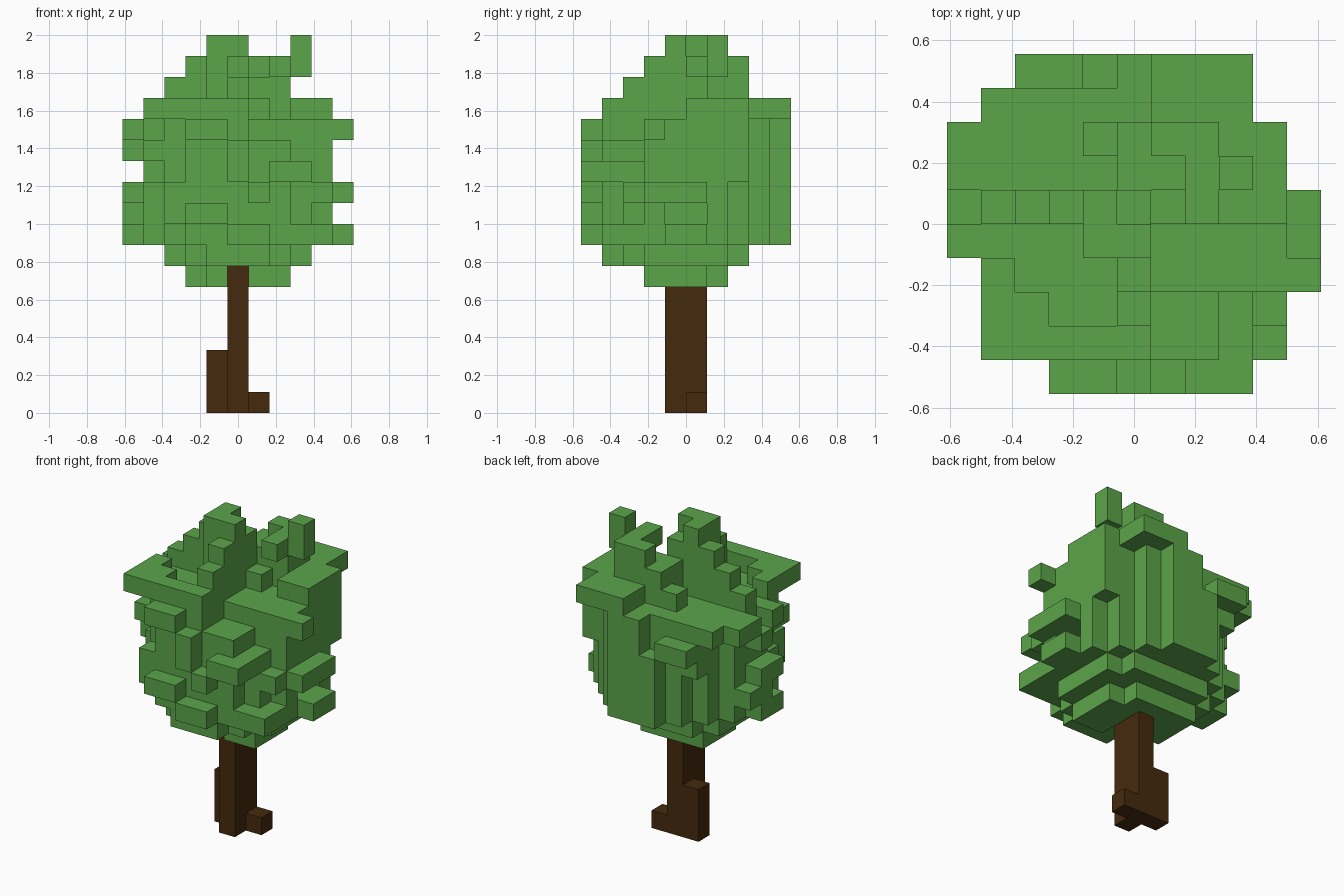
import bpy, bmesh, math
from mathutils import Vector

if "Cube" in bpy.data.objects:
    bpy.data.objects.remove(bpy.data.objects["Cube"], do_unlink=True)

U = 2 / 18  # edge of one block


def material(name, rgb):
    m = bpy.data.materials.new(name)
    m.use_nodes = True
    m.diffuse_color = (*rgb, 1)
    bsdf = m.node_tree.nodes["Principled BSDF"]
    bsdf.inputs["Base Color"].default_value = (*rgb, 1)
    bsdf.inputs["Roughness"].default_value = 0.9
    return m


leaf_green = material("leaf green", (0.105, 0.375, 0.068))
bark_brown = material("bark brown", (0.06, 0.023, 0.004))


def box(x0, x1, y0, y1, z0, z1):
    """All block cells in an inclusive index range."""
    return {(x, y, z) for x in range(x0, x1 + 1)
            for y in range(y0, y1 + 1) for z in range(z0, z1 + 1)}


def build(name, cells, mat):
    """Skin a set of block cells with its outer faces only."""
    bm = bmesh.new()
    corners = {}

    def vert(p):
        key = tuple(round(c * 2) for c in p)
        if key not in corners:
            corners[key] = bm.verts.new(p * U)
        return corners[key]

    for c in sorted(cells):
        centre = Vector((c[0], c[1] + 0.5, c[2] + 0.5))
        for axis in range(3):
            for sign in (1, -1):
                n = [0, 0, 0]
                n[axis] = sign
                if tuple(a + b for a, b in zip(c, n)) in cells:
                    continue
                n = Vector(n)
                u = Vector([float(i == (axis + 1) % 3) for i in range(3)])
                v = n.cross(u)
                bm.faces.new([vert(centre + (n + u * a + v * b) / 2)
                              for a, b in ((1, 1), (-1, 1), (-1, -1), (1, -1))])
    # Merge flat neighbours into larger faces
    bmesh.ops.dissolve_limit(bm, angle_limit=math.radians(1),
                             verts=bm.verts[:], edges=bm.edges[:])
    mesh = bpy.data.meshes.new(name)
    bm.to_mesh(mesh)
    bm.free()
    mesh.materials.append(mat)
    obj = bpy.data.objects.new(name, mesh)
    bpy.context.collection.objects.link(obj)
    return obj


# Trunk with a tall and a short root at the back
trunk = box(0, 0, -1, 0, 0, 6) | box(-1, -1, 0, 0, 0, 2) | box(1, 1, 0, 0, 0, 0)
build("trunk", trunk, bark_brown)

# Underside of the crown, stepping outwards
crown = box(-2, 2, -2, 1, 6, 6) - box(0, 0, -2, 0, 6, 6)
crown -= box(-2, -2, -2, -2, 6, 6) | box(2, 2, 1, 1, 6, 6)
crown |= box(-3, 3, -2, 1, 7, 7) | box(-2, 2, -3, 2, 7, 7) | box(-1, 1, -4, -4, 7, 7)

# Rounded main body, each row narrower towards front and back
for half, y0, y1 in ((4, -2, 1), (3, -3, 2), (2, -4, 3), (1, 0, 4)):
    crown |= box(-half, half, y0, y1, 8, 13)
# Recesses in the body
crown -= box(1, 3, -4, -3, 13, 13) | box(3, 3, -3, -3, 12, 12)
crown -= box(4, 4, -1, 0, 9, 9) | box(-4, -4, -2, -2, 11, 11)
crown -= box(-1, -1, 4, 4, 12, 13)

# Knobs on the sides, front and back
for knob in (
    (-5, -5, -1, 0, 8, 8), (-5, -5, 0, 1, 9, 9), (-5, -5, -1, 0, 10, 10),
    (-5, -5, 0, 0, 12, 12), (-5, -5, 1, 2, 13, 13), (-5, -5, -1, -1, 13, 13),
    (5, 5, -1, 0, 8, 8), (5, 5, -2, 0, 10, 10), (5, 5, -2, -2, 13, 13),
    (-2, -1, -5, -5, 9, 9), (0, 1, -5, -5, 8, 8), (2, 3, -5, -5, 11, 11),
    (-2, -1, -5, -5, 13, 13), (0, 0, -5, -5, 11, 12), (1, 1, -5, -5, 10, 10),
    (3, 3, -4, -4, 11, 11), (4, 4, -3, -3, 10, 10), (4, 4, -4, -3, 8, 8),
    (3, 3, -4, -4, 8, 8), (-3, -3, -4, -4, 9, 10), (-4, -4, -3, -3, 12, 12),
    (-3, -2, 4, 4, 12, 12), (-3, -3, 3, 3, 11, 12), (4, 4, 2, 2, 11, 13),
):
    crown |= box(*knob)

# Wide low ledge at the back left corner
crown |= box(-4, -2, 3, 3, 13, 13) | box(-4, -4, 2, 2, 13, 13)

# Flat ledges around the top
for ledge in (
    (-4, -4, -4, -2), (-3, -3, -4, -3), (-2, 0, -4, -4),
    (1, 3, 3, 4), (3, 4, 0, 2), (-1, -1, 2, 2), (-4, 0, 0, 0), (1, 1, 0, 0),
):
    crown |= box(*ledge, 14, 14)

# Stepped ridges climbing to the tip
for x, y, top in (
    (-3, 0, 15), (-2, 0, 16), (-1, 0, 17), (-1, -1, 17), (0, -1, 17), (0, 0, 16),
    (0, -2, 16), (0, -3, 15), (0, 1, 15), (0, 2, 15), (1, 1, 15),
    (1, 2, 16), (2, 2, 16), (2, 1, 16),
):
    crown |= box(x, x, y, y, 14, top)

# Overhanging sprigs beside the tip
crown |= box(3, 3, 1, 1, 16, 17) | box(2, 2, 0, 0, 16, 16)
build("crown", crown, leaf_green)
